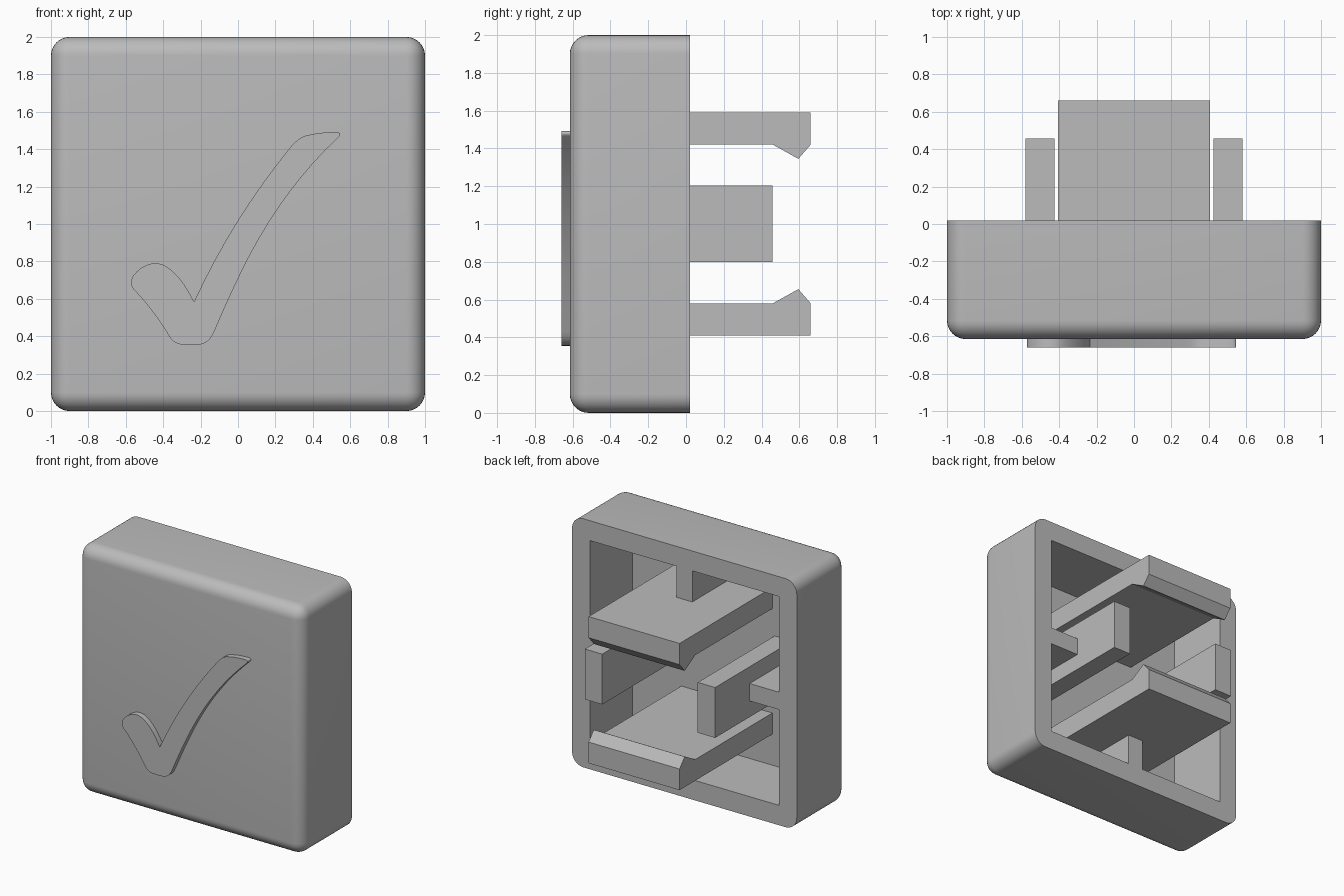
import bpy, bmesh
from mathutils import Vector, Matrix

cube = bpy.data.objects.get("Cube")
if cube:
    bpy.data.objects.remove(cube, do_unlink=True)

BACK, FRONT, FLOOR = 0.02, -0.615, -0.52   # depth planes of the shell
WALL, MID = 0.16, 1.0

grey = bpy.data.materials.new("plain_grey")
grey.use_nodes = True
grey.diffuse_color = (0.5, 0.5, 0.5, 1)
grey.node_tree.nodes["Principled BSDF"].inputs["Base Color"].default_value = grey.diffuse_color


def add_object(name, bm):
    bmesh.ops.recalc_face_normals(bm, faces=bm.faces)
    mesh = bpy.data.meshes.new(name)
    bm.to_mesh(mesh)
    bm.free()
    mesh.materials.append(grey)
    obj = bpy.data.objects.new(name, mesh)
    bpy.context.collection.objects.link(obj)
    return obj


def box_mesh(x, y, z):
    bm = bmesh.new()
    size = Vector((x[1] - x[0], y[1] - y[0], z[1] - z[0]))
    centre = Vector((sum(x), sum(y), sum(z))) / 2
    bmesh.ops.create_cube(bm, size=1, matrix=Matrix.Translation(centre) @ Matrix.Diagonal(size).to_4x4())
    return bm


def box(name, x, y, z):
    return add_object(name, box_mesh(x, y, z))


def prism(name, points, offset):
    bm = bmesh.new()
    face = bm.faces.new([bm.verts.new(p) for p in points])
    ext = bmesh.ops.extrude_face_region(bm, geom=[face])
    moved = [v for v in ext["geom"] if isinstance(v, bmesh.types.BMVert)]
    bmesh.ops.translate(bm, vec=offset, verts=moved)
    return add_object(name, bm)


def smooth(obj):
    bpy.ops.object.select_all(action="DESELECT")
    obj.select_set(True)
    bpy.context.view_layer.objects.active = obj
    bpy.ops.object.shade_smooth_by_angle()


# Shell: block with every edge rounded except those around the open back
bm = box_mesh((-1, 1), (FRONT, BACK), (0, 2))
rounded = [e for e in bm.edges if any(v.co.y < BACK - 0.1 for v in e.verts)]
bmesh.ops.bevel(bm, geom=rounded, offset=0.1, segments=8, profile=0.5, affect="EDGES")
shell = add_object("shell", bm)

# Square cavity cut into the back
inner = 1 - WALL
cutter = box("cavity_cutter", (-inner, inner), (FLOOR, BACK + 0.2), (WALL, 2 - WALL))
cutter.hide_render = True
cut = shell.modifiers.new("cavity", "BOOLEAN")
cut.object = cutter
cut.operation = "DIFFERENCE"
cut.solver = "EXACT"
bpy.context.view_layer.objects.active = shell
bpy.ops.object.modifier_apply(modifier=cut.name)
bpy.data.objects.remove(cutter, do_unlink=True)
smooth(shell)

# Snap clips with hooked ends, plus the ribs joining them to the shell
clip = [(FLOOR, 0.59), (0.66, 0.59), (0.66, 0.42), (0.595, 0.345), (0.46, 0.42), (FLOOR, 0.42)]
for side, s in (("top", 1), ("bottom", -1)):
    prism(side + "_clip", [(-0.405, y, MID + s * h) for y, h in clip], (0.81, 0, 0))
    box(side + "_rib", (-0.07, 0.07), (FLOOR, BACK), sorted((MID + s * 0.59, MID + s * inner)))

# Side guide plates and their ribs
for side, s in (("left", 1), ("right", -1)):
    box(side + "_guide", sorted((s * 0.425, s * 0.58)), (FLOOR, 0.458), (0.8, 1.205))
    box(side + "_rib", sorted((s * 0.58, s * inner)), (FLOOR, BACK), (MID - 0.07, MID + 0.07))

# Raised tick: quadratic curve segments given as (control, end)
start = (-0.235, 0.584)
segments = [
    ((-0.03, 1.03), (0.28, 1.41)), ((0.32, 1.46), (0.365, 1.473)),
    ((0.445, 1.492), (0.53, 1.492)), ((0.56, 1.485), (0.535, 1.462)),
    ((0.257, 1.2), (0.064, 0.835)), ((-0.027, 0.66), (-0.123, 0.434)),
    ((-0.15, 0.364), (-0.203, 0.356)), ((-0.25, 0.354), (-0.3, 0.356)),
    ((-0.345, 0.358), (-0.375, 0.412)), ((-0.46, 0.55), (-0.556, 0.648)),
    ((-0.6, 0.7), (-0.524, 0.76)), ((-0.455, 0.81), (-0.39, 0.777)),
    ((-0.305, 0.728), start),
]
outline, steps = [], 8
a = Vector(start)
for control, end in segments:
    c, b = Vector(control), Vector(end)
    for i in range(steps):
        t = i / steps
        p = a * (1 - t) ** 2 + c * 2 * t * (1 - t) + b * t * t
        outline.append((p.x, -0.66, p.y))
    a = b
smooth(prism("raised_tick", outline, (0, 0.06, 0)))
